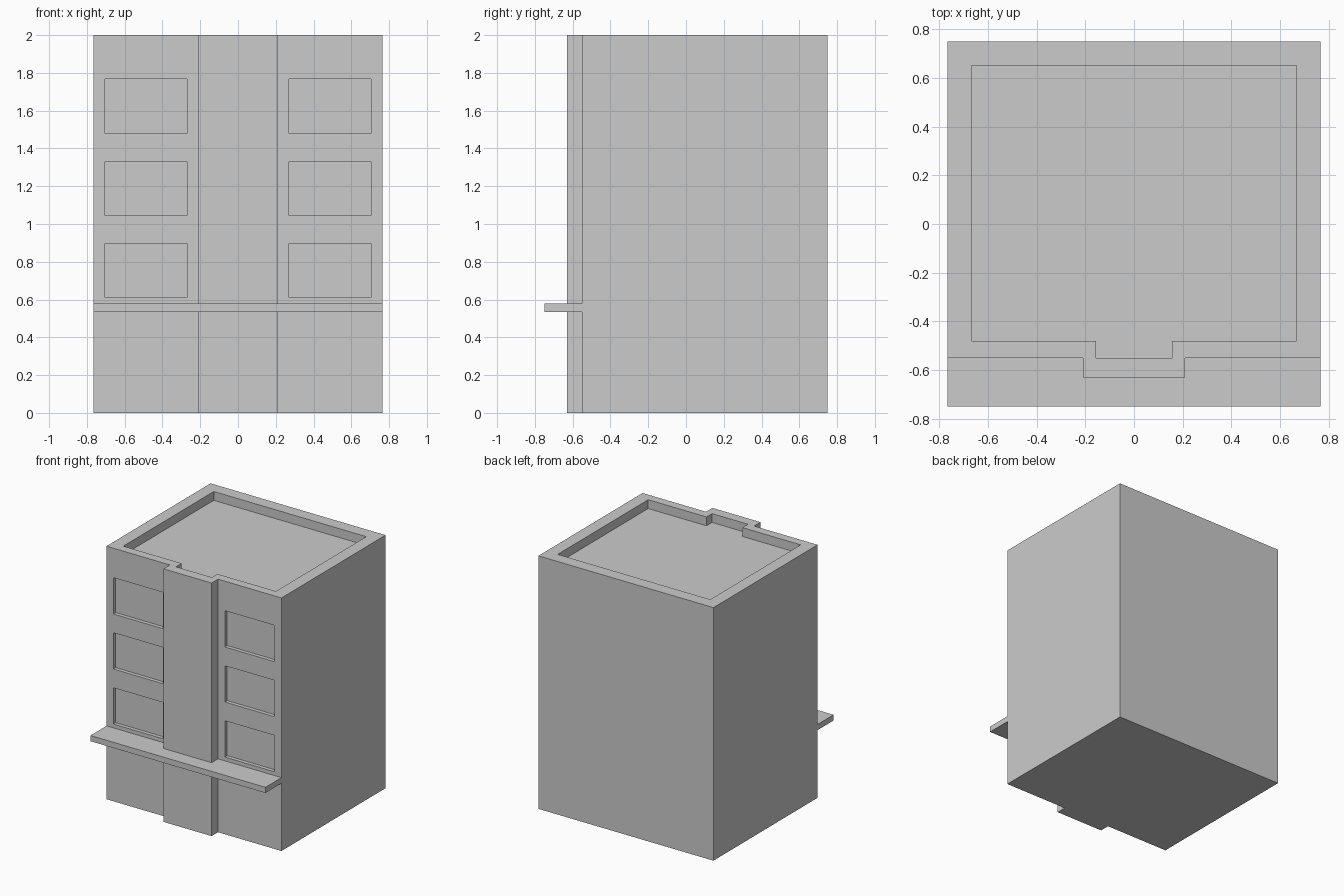
import bpy, bmesh

if "Cube" in bpy.data.objects:
    bpy.data.objects.remove(bpy.data.objects["Cube"])


def add_prism(bm, outline, z0, z1):
    """Extrude a closed xy outline from z0 up to z1."""
    face = bm.faces.new([bm.verts.new((x, y, z0)) for x, y in outline])
    top = bmesh.ops.extrude_face_region(bm, geom=[face])["geom"]
    verts = [v for v in top if isinstance(v, bmesh.types.BMVert)]
    bmesh.ops.translate(bm, verts=verts, vec=(0, 0, z1 - z0))


def make_object(name, prisms):
    bm = bmesh.new()
    for outline, z0, z1 in prisms:
        add_prism(bm, outline, z0, z1)
    bmesh.ops.recalc_face_normals(bm, faces=bm.faces)
    mesh = bpy.data.meshes.new(name)
    bm.to_mesh(mesh)
    bm.free()
    obj = bpy.data.objects.new(name, mesh)
    bpy.context.collection.objects.link(obj)
    return obj


def rect(x0, x1, y0, y1):
    return [(x0, y0), (x1, y0), (x1, y1), (x0, y1)]


def bay_plan(half, back, front, bay_half, bay_front):
    """Symmetric plan with a stepped bay in the middle of the front."""
    right = [(bay_half, bay_front), (bay_half, front), (half, front), (half, back)]
    return right + [(-x, y) for x, y in reversed(right)]


def cut(target, cutter):
    cutter.hide_render = True
    cutter.hide_set(True)
    mod = target.modifiers.new(cutter.name, 'BOOLEAN')
    mod.operation = 'DIFFERENCE'
    mod.solver = 'EXACT'
    mod.object = cutter


W, BACK, FRONT = 0.765, 0.75, -0.55
BAY_W, BAY_FRONT = 0.21, -0.63

# Main block with central bay
building = make_object("building", [(bay_plan(W, BACK, FRONT, BAY_W, BAY_FRONT), 0, 2)])

# Sunken roof behind the parapet
cut(building, make_object("roof_cutter", [(bay_plan(0.667, 0.65, -0.48, 0.157, -0.55), 1.93, 2.1)]))

# Three floors of recessed windows on both sides of the bay
windows = []
for z in (0.61, 1.045, 1.48):
    for x0, x1 in ((0.27, 0.705), (-0.705, -0.27)):
        windows.append((rect(x0, x1, FRONT - 0.05, FRONT + 0.03), z, z + 0.287))
cut(building, make_object("window_cutter", windows))

# Canopy wrapping around the bay above the ground floor
canopy = [(-W, -0.75), (W, -0.75), (W, FRONT), (BAY_W, FRONT), (BAY_W, BAY_FRONT),
          (-BAY_W, BAY_FRONT), (-BAY_W, FRONT), (-W, FRONT)]
make_object("canopy", [(canopy, 0.535, 0.58)])
